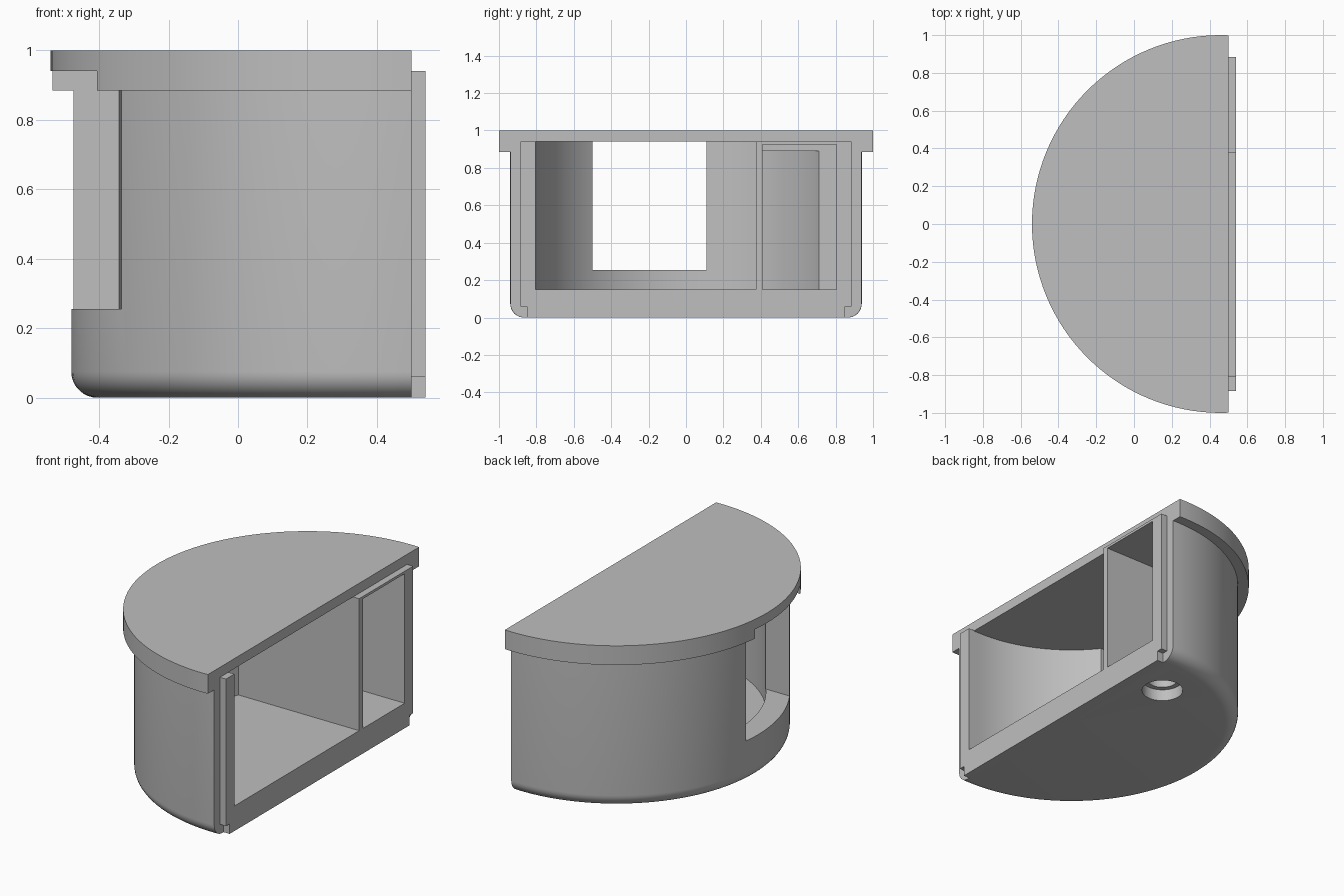
import bpy, bmesh
from math import pi, sin, cos, asin, radians
from mathutils import Vector

if "Cube" in bpy.data.objects:
    bpy.data.objects.remove(bpy.data.objects["Cube"], do_unlink=True)

CX = 0.46                  # centre of the round plan
R_LID, R_BODY, R_IN = 1.0, 0.94, 0.81
FLOOR, CEILING, FACE, FRONT = 0.15, 0.94, 0.5, 0.54

grey = bpy.data.materials.new("plain grey")
grey.use_nodes = True
grey.diffuse_color = (0.52, 0.52, 0.52, 1)
grey.node_tree.nodes["Principled BSDF"].inputs["Base Color"].default_value = (0.52, 0.52, 0.52, 1)


def finish(bm, name):
    bmesh.ops.recalc_face_normals(bm, faces=bm.faces)
    mesh = bpy.data.meshes.new(name)
    bm.to_mesh(mesh)
    bm.free()
    mesh.materials.append(grey)
    obj = bpy.data.objects.new(name, mesh)
    bpy.context.collection.objects.link(obj)
    return obj


def prism(name, points, direction):
    """Extrude a flat outline along a vector."""
    bm = bmesh.new()
    face = bm.faces.new([bm.verts.new(p) for p in points])
    new = bmesh.ops.extrude_face_region(bm, geom=[face])["geom"]
    bmesh.ops.translate(bm, vec=direction,
                        verts=[g for g in new if isinstance(g, bmesh.types.BMVert)])
    return finish(bm, name)


def box(name, x0, x1, y0, y1, z0, z1):
    return prism(name, [(x0, y0, z0), (x1, y0, z0), (x1, y1, z0), (x0, y1, z0)],
                 Vector((0, 0, z1 - z0)))


def revolve(name, profile, x, y, steps):
    """Spin a radius/height profile about a vertical axis at x, y."""
    bm = bmesh.new()
    verts = [bm.verts.new((x + r, y, z)) for r, z in profile]
    edges = [bm.edges.new(pair) for pair in zip(verts, verts[1:])]
    bmesh.ops.spin(bm, geom=verts + edges, cent=(x, y, 0), axis=(0, 0, 1),
                   angle=2 * pi, steps=steps)
    bmesh.ops.remove_doubles(bm, verts=bm.verts, dist=1e-4)
    return finish(bm, name)


def arc_pocket(name, y0, y1, x_end, top):
    """Pocket bounded by the round inner wall between two y values."""
    a, b = asin(y0 / R_IN), asin(y1 / R_IN)
    angles = [a + (b - a) * i / 40 for i in range(41)]
    pts = [(CX - R_IN * cos(t), R_IN * sin(t), FLOOR) for t in angles]
    pts += [(x_end, y1, FLOOR), (x_end, y0, FLOOR)]
    return prism(name, pts, Vector((0, 0, top - FLOOR)))


def cut(obj, cutters):
    bpy.context.view_layer.objects.active = obj
    for c in cutters:
        mod = obj.modifiers.new("cut", 'BOOLEAN')
        mod.operation, mod.solver, mod.object = 'DIFFERENCE', 'EXACT', c
        bpy.ops.object.modifier_apply(modifier=mod.name)


# Body and lid as one turned shape with a rounded bottom edge
fillet = 0.075
profile = [(0, 0)]
profile += [(R_BODY - fillet + fillet * sin(t), fillet - fillet * cos(t))
            for t in [radians(10 * i) for i in range(10)]]
profile += [(R_BODY, 0.885), (R_LID, 0.885), (R_LID, 1), (0, 1)]
body = revolve("housing", profile, CX, 0, 128)

# Cutters: flat face, chambers, window and screw hole
side_room = box("side_chamber_cutter", 0.07, 0.7, 0.41, 0.805, FLOOR, 0.925)
cutters = [
    box("flat_face_cutter", FACE, 2, -2, 2, -1, 2),
    arc_pocket("main_chamber_cutter", -R_IN, 0.375, 0.7, CEILING),
    arc_pocket("side_chamber_back_cutter", 0.41, 0.71, 0.2, 0.89),
    side_room,
    box("window_cutter", -1, 0, -0.5, 0.11, 0.255, CEILING),
    revolve("screw_hole_cutter",
            [(0, -0.1), (0.115, -0.1), (0.115, 0.07), (0.085, 0.07), (0.085, 0.3), (0, 0.3)],
            0.3, 0.607, 40),
]
cut(body, cutters)

# Raised tongue around the opening, including the end of the divider
outline = [(-0.85, 0), (0.85, 0), (0.85, 0.06), (0.885, 0.06), (0.885, CEILING),
           (0.375, CEILING), (0.375, FLOOR), (-0.805, FLOOR), (-0.805, CEILING),
           (-0.885, CEILING), (-0.885, 0.06), (-0.85, 0.06)]
tongue = prism("opening_tongue", [(FACE, y, z) for y, z in outline],
               Vector((FRONT - FACE, 0, 0)))
cut(tongue, [side_room])

for c in cutters:
    bpy.data.objects.remove(c, do_unlink=True)

# Smooth the round walls, keep the edges crisp
bpy.ops.object.select_all(action='DESELECT')
for obj in (body, tongue):
    obj.select_set(True)
bpy.context.view_layer.objects.active = body
bpy.ops.object.shade_smooth_by_angle(angle=radians(30))
